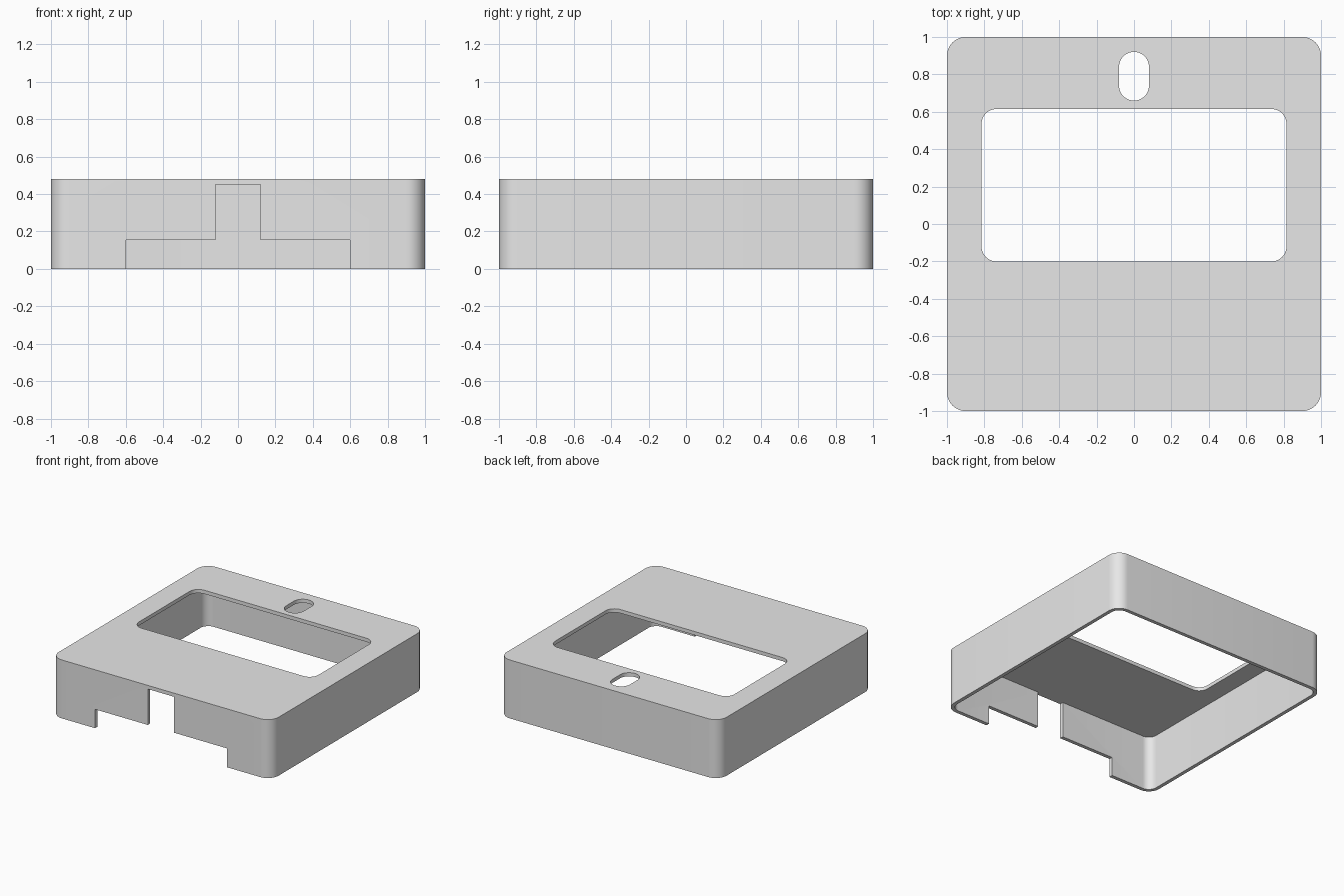
import bpy
import bmesh
from math import cos, sin, pi, radians

cube = bpy.data.objects.get("Cube")
if cube:
    bpy.data.objects.remove(cube, do_unlink=True)

WALL = 0.03
HEIGHT = 0.48
CEILING = HEIGHT - WALL


def rounded_block(name, x0, x1, y0, y1, z0, z1, radius=0.0, steps=10):
    """Upright block whose plan is a rectangle with rounded corners."""
    corners = [(x1 - radius, y1 - radius), (x0 + radius, y1 - radius),
               (x0 + radius, y0 + radius), (x1 - radius, y0 + radius)]
    bm = bmesh.new()
    ring = []
    for i, (cx, cy) in enumerate(corners):
        for s in range(steps + 1 if radius else 1):
            a = (i + s / steps) * pi / 2
            ring.append(bm.verts.new((cx + radius * cos(a), cy + radius * sin(a), z0)))
    base = bm.faces.new(ring)
    top = bmesh.ops.extrude_face_region(bm, geom=[base])["geom"]
    bmesh.ops.translate(bm, vec=(0, 0, z1 - z0),
                        verts=[g for g in top if isinstance(g, bmesh.types.BMVert)])
    bmesh.ops.remove_doubles(bm, verts=bm.verts, dist=1e-5)
    bmesh.ops.recalc_face_normals(bm, faces=bm.faces)
    mesh = bpy.data.meshes.new(name)
    bm.to_mesh(mesh)
    bm.free()
    obj = bpy.data.objects.new(name, mesh)
    bpy.context.collection.objects.link(obj)
    return obj


def cut(target, cutter):
    """Subtract the cutter from the target and discard it."""
    bpy.context.view_layer.objects.active = target
    mod = target.modifiers.new(cutter.name, "BOOLEAN")
    mod.operation = "DIFFERENCE"
    mod.solver = "EXACT"
    mod.object = cutter
    bpy.ops.object.modifier_apply(modifier=mod.name)
    bpy.data.objects.remove(cutter, do_unlink=True)


# Outer case, hollowed from below
case = rounded_block("case_shell", -1, 1, -1, 1, 0, HEIGHT, 0.1)
inner = 1 - WALL
cut(case, rounded_block("cavity", -inner, inner, -inner, inner, -0.1, CEILING, 0.1 - WALL))

# Window and slot through the top
cut(case, rounded_block("window", -0.815, 0.815, -0.2, 0.615, 0.3, 0.6, 0.08))
cut(case, rounded_block("slot", -0.08, 0.08, 0.66, 0.92, 0.3, 0.6, 0.0799))

# Stepped notch in the front wall
cut(case, rounded_block("wide_notch", -0.6, 0.6, -1.1, -0.9, -0.1, 0.155))
cut(case, rounded_block("tall_notch", -0.12, 0.12, -1.1, -0.9, -0.1, CEILING))

# Plain grey material
grey = bpy.data.materials.new("light_grey")
grey.use_nodes = True
colour = (0.8, 0.8, 0.8, 1)
grey.diffuse_color = colour
grey.node_tree.nodes["Principled BSDF"].inputs["Base Color"].default_value = colour
case.data.materials.clear()
case.data.materials.append(grey)

# Smooth rounded corners, crisp edges
bpy.ops.object.select_all(action="DESELECT")
case.select_set(True)
bpy.context.view_layer.objects.active = case
bpy.ops.object.shade_smooth_by_angle(angle=radians(30))
